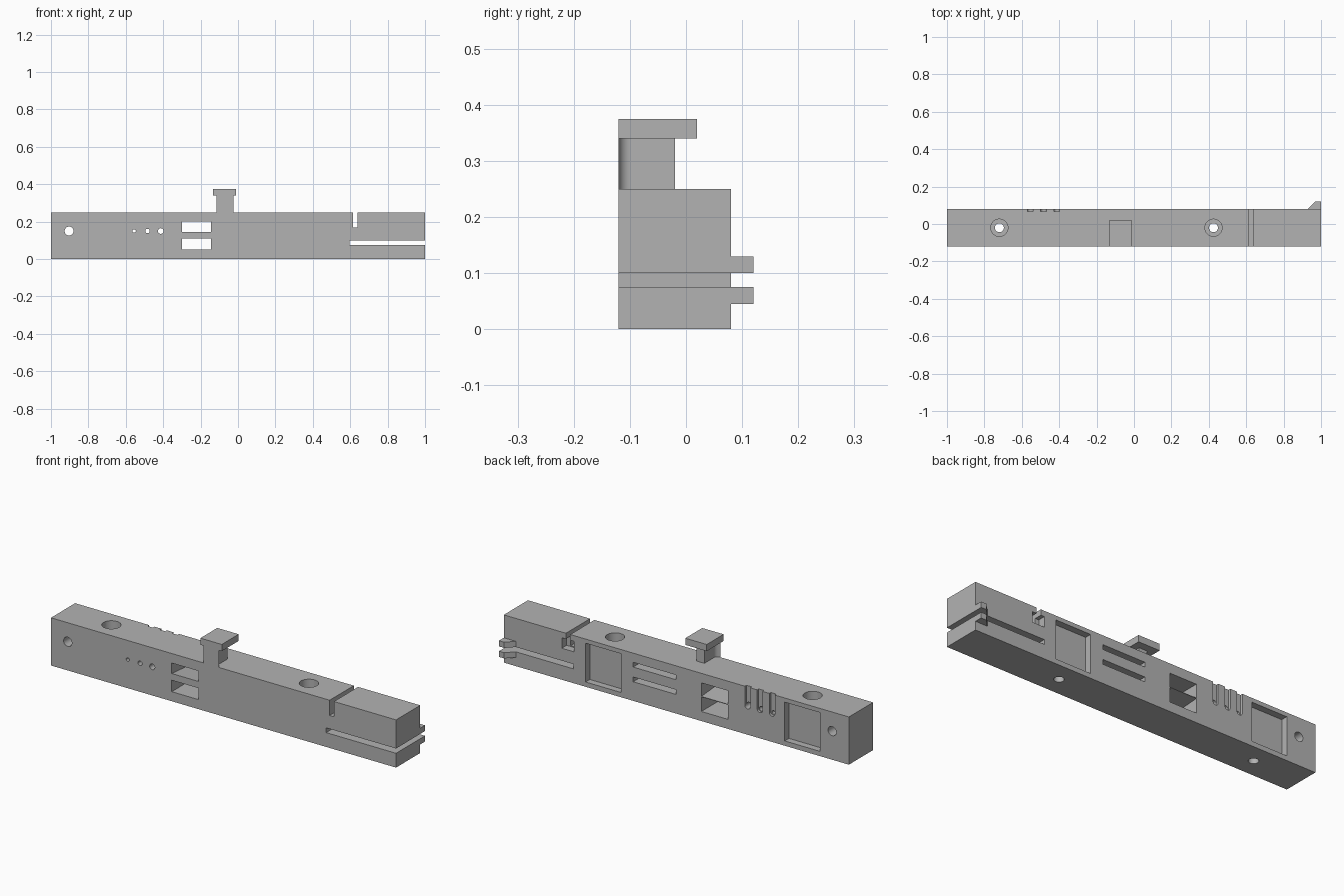
import bpy, bmesh, math
from mathutils import Vector

cube = bpy.data.objects.get("Cube")
if cube:
    bpy.data.objects.remove(cube, do_unlink=True)

grey = bpy.data.materials.new("plain grey")
grey.use_nodes = True
colour = (0.45, 0.45, 0.45, 1)
grey.diffuse_color = colour
grey.node_tree.nodes["Principled BSDF"].inputs["Base Color"].default_value = colour


def prism(name, points, axis, lo, hi):
    """Extrude a profile along an axis; profile coordinates are the other two axes in order."""
    def place(p, d):
        c = list(p)
        c.insert("xyz".index(axis), d)
        return Vector(c)
    bm = bmesh.new()
    face = bm.faces.new([bm.verts.new(place(p, lo)) for p in points])
    ext = bmesh.ops.extrude_face_region(bm, geom=[face])
    shift = place((0, 0), hi - lo)
    bmesh.ops.translate(bm, vec=shift, verts=[v for v in ext["geom"] if isinstance(v, bmesh.types.BMVert)])
    bmesh.ops.recalc_face_normals(bm, faces=bm.faces)
    mesh = bpy.data.meshes.new(name)
    bm.to_mesh(mesh)
    bm.free()
    mesh.materials.append(grey)
    obj = bpy.data.objects.new(name, mesh)
    bpy.context.collection.objects.link(obj)
    return obj


def box(name, x, y, z):
    return prism(name, [(x[0], y[0]), (x[1], y[0]), (x[1], y[1]), (x[0], y[1])], "z", *z)


def arc(cx, cy, r, start, end, steps):
    angles = [math.radians(start + (end - start) * i / steps) for i in range(steps + 1)]
    return [(cx + r * math.cos(a), cy + r * math.sin(a)) for a in angles]


def drill(x, c, r, axis, lo, hi):
    return prism("drill", arc(x, c, r, 0, 360, 32)[:-1], axis, lo, hi)


def smooth(obj):
    bpy.ops.object.select_all(action="DESELECT")
    obj.select_set(True)
    bpy.context.view_layer.objects.active = obj
    bpy.ops.object.shade_smooth_by_angle(angle=math.radians(30))


FRONT, BACK, TOP = -0.12, 0.08, 0.25
THROUGH = (-0.2, 0.2)
body = box("main_bar", (-1, 1), (FRONT, BACK), (0, TOP))
cutters = []

# Clamping slots: one long horizontal, one vertical, with a pocket behind it
cutters.append(box("long_slot", (0.595, 1.1), THROUGH, (0.075, 0.10)))
cutters.append(box("top_slot", (0.615, 0.64), THROUGH, (0.17, 0.3)))
cutters.append(box("slot_pocket", (0.594, 0.664), (0.04, 0.2), (0.165, 0.22)))

# Counterbored vertical screw holes
for x in (-0.72, 0.425):
    cutters.append(drill(x, -0.02, 0.024, "z", -0.1, 0.4))
    cutters.append(drill(x, -0.02, 0.046, "z", 0.14, 0.4))

# Front to back holes; the three small ones meet open grooves in the back
cutters.append(drill(-0.903, 0.15, 0.024, "y", *THROUGH))
for x, r in ((-0.555, 0.009), (-0.484, 0.012), (-0.413, 0.015)):
    cutters.append(drill(x, 0.15, r, "y", *THROUGH))
    groove = arc(x, 0.15, 0.0155, 180, 360, 12) + [(x + 0.0155, 0.3), (x - 0.0155, 0.3)]
    cutters.append(prism("groove", groove, "y", 0.067, 0.2))

# Paired windows with a wedge-shaped divider that thins towards the back
for outer, front, back in ((0.2, 0.145, 0.129), (0.05, 0.11, 0.126)):
    profile = [(-0.2, outer), (0.2, outer), (0.2, back), (BACK, back), (FRONT, front), (-0.2, front)]
    cutters.append(prism("window", profile, "x", -0.3, -0.145))

# Blind slots and square pockets in the back
for z in (0.1, 0.177):
    cutters.append(box("blind_slot", (0.003, 0.25), (0.03, 0.2), (z, z + 0.025)))
for x in (-0.73, 0.424):
    cutters.append(box("square_pocket", (x - 0.102, x + 0.102), (0.045, 0.2), (0.025, 0.228)))

bpy.context.view_layer.objects.active = body
for cutter in cutters:
    cutter.hide_render = True
    cut = body.modifiers.new("cut", "BOOLEAN")
    cut.operation = "DIFFERENCE"
    cut.solver = "EXACT"
    cut.object = cutter
    bpy.ops.object.modifier_apply(modifier=cut.name)
    bpy.data.objects.remove(cutter, do_unlink=True)
smooth(body)

# Bevelled catches on the back of the split end
for name, z in (("lower_catch", 0.045), ("upper_catch", 0.10)):
    prism(name, [(0.93, BACK), (1, BACK), (1, 0.12), (0.97, 0.12)], "z", z, z + 0.03)

# Stem with concave sides, and its overhanging cap
right = arc(0.045, -0.0975, 0.0225, 270, 180, 10) + [(0.0225, -0.02)]
left = [(-x, y) for x, y in reversed(right)]
stem = prism("stem", [(x - 0.07, y) for x, y in right + left], "z", TOP, 0.341)
smooth(stem)
box("cap", (-0.134, -0.01), (FRONT, 0.02), (0.34, 0.375))
